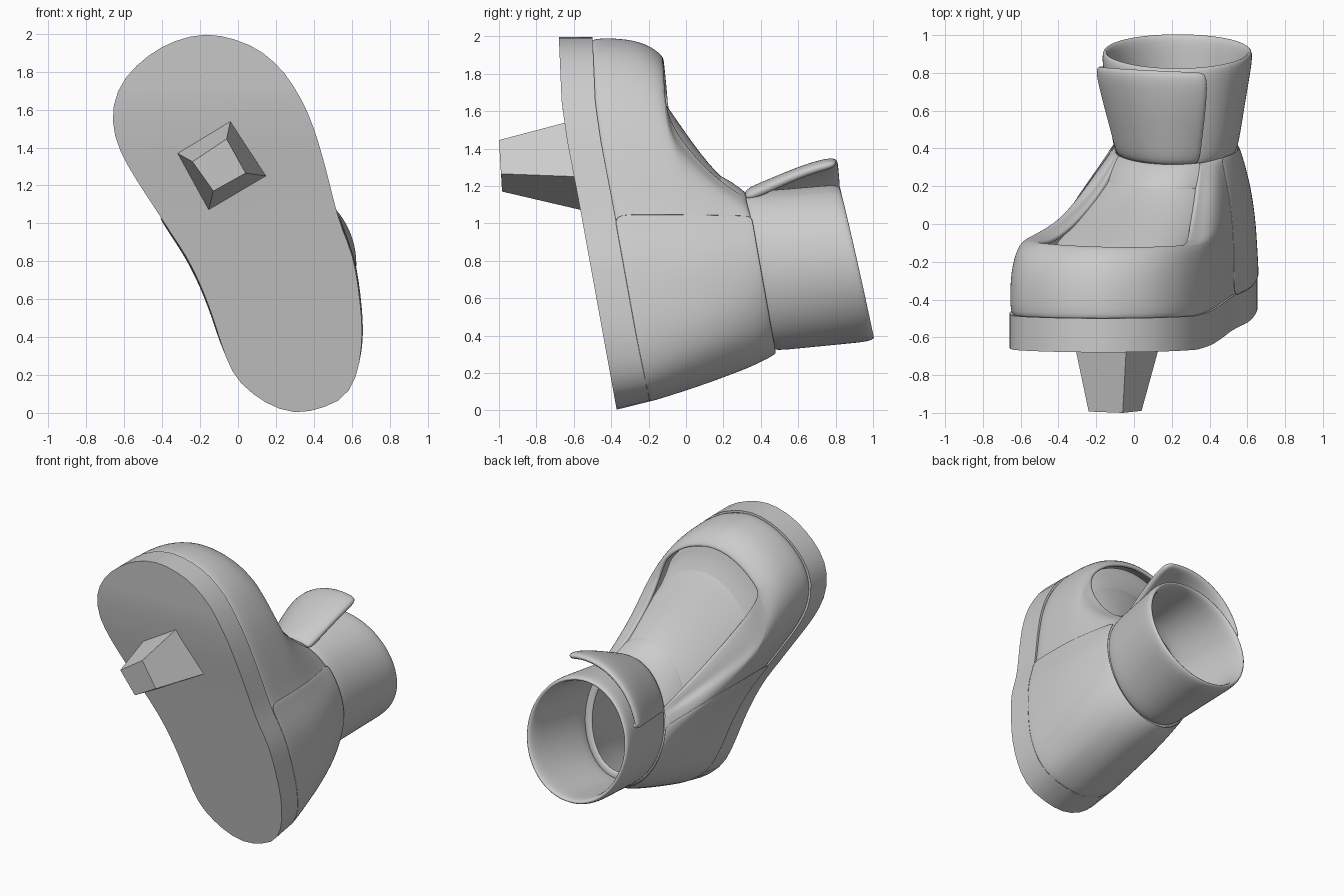
import bpy, bmesh, math
from mathutils import Vector

if "Cube" in bpy.data.objects:
    bpy.data.objects.remove(bpy.data.objects["Cube"])

grey = bpy.data.materials.new("plain_grey")
grey.use_nodes = True
grey.diffuse_color = (0.6, 0.6, 0.6, 1)
grey.node_tree.nodes["Principled BSDF"].inputs["Base Color"].default_value = (0.6, 0.6, 0.6, 1)

N = 64
HALF = N // 2


def lerp(a, b, t):
    return a + (b - a) * t


def along(keys, x):
    """Piecewise linear lookup."""
    for (x0, y0), (x1, y1) in zip(keys, keys[1:]):
        if x <= x1:
            break
    return lerp(y0, y1, (x - x0) / (x1 - x0))


def make(name, verts, faces, thick=0, offset=-1, levels=0, angle=40):
    mesh = bpy.data.meshes.new(name)
    mesh.from_pydata(verts, [], faces)
    mesh.materials.append(grey)
    ob = bpy.data.objects.new(name, mesh)
    bpy.context.collection.objects.link(ob)
    if thick:
        m = ob.modifiers.new("Thickness", 'SOLIDIFY')
        m.thickness, m.offset = thick, offset
    if levels:
        m = ob.modifiers.new("Smooth", 'SUBSURF')
        m.levels = m.render_levels = levels
    bpy.ops.object.select_all(action='DESELECT')
    ob.select_set(True)
    bpy.context.view_layer.objects.active = ob
    bpy.ops.object.shade_smooth_by_angle(angle=math.radians(angle))


def strip(cols, rows, point, keep=lambda i, j: True):
    """Grid of quads over angular columns and height rows, normals outward."""
    index, verts, faces = {}, [], []

    def vid(i, j):
        key = (i % N, j)
        if key not in index:
            index[key] = len(verts)
            verts.append(point(i, j))
        return index[key]
    for i in range(cols[0], cols[1]):
        for j in range(rows[0], rows[1]):
            if keep(i, j):
                faces.append((vid(i, j), vid(i, j + 1), vid(i + 1, j + 1), vid(i + 1, j)))
    return verts, faces


def smooth_path(pts, other, count):
    """Evenly spaced samples along a rounded path that joins the other side smoothly."""
    p = [Vector(q) for q in [other[1]] + pts + [other[-2]]]
    fine = []
    for k in range(1, len(p) - 2):
        a, b, c, d = p[k - 1:k + 3]
        for s in range(12):
            t = s / 12
            fine.append(0.5 * (2 * b + (c - a) * t + (2 * a - 5 * b + 4 * c - d) * t * t
                               + (3 * b - a - 3 * c + d) * t ** 3))
    fine.append(p[-2])
    cum = [0]
    for a, b in zip(fine, fine[1:]):
        cum.append(cum[-1] + (b - a).length)
    out, k = [], 0
    for n in range(count + 1):
        want = cum[-1] * n / count
        while k < len(fine) - 2 and cum[k + 1] < want:
            k += 1
        out.append(fine[k].lerp(fine[k + 1], (want - cum[k]) / (cum[k + 1] - cum[k])))
    return out


# Sole outline (x, z) from toe to heel on each side
inner = [(-.17, 1.995), (-.4, 1.93), (-.59, 1.77), (-.66, 1.58), (-.61, 1.36), (-.4, 1.02),
         (-.26, .8), (-.16, .58), (-.04, .24), (.08, .1), (.2, .03), (.3, .004)]
outer = [(-.17, 1.995), (.06, 1.94), (.22, 1.82), (.33, 1.66), (.4, 1.5), (.46, 1.3), (.53, 1.03),
         (.61, .8), (.65, .52), (.65, .34), (.62, .19), (.55, .08), (.42, .02), (.3, .004)]
left, right = smooth_path(inner, outer, HALF), smooth_path(outer, inner, HALF)
outline = left + right[-2:0:-1]


def sole_y(z):
    return along([(0, -.37), (1.1, -.57), (1.45, -.637), (1.65, -.665), (2, -.68)], z)


def sole_top(p):
    """Upper edge of the sole, drawn in a little at the heel."""
    return Vector((p.x, sole_y(p.y) + .18, p.y + .045 * max(0, 1 - p.y / .4)))


# Sole slab
verts = [(p.x, sole_y(p.y), p.y) for p in outline] + [sole_top(p) for p in outline]
faces = []
for i in range(N):
    k = (i + 1) % N
    faces.append((i, i + N, k + N, k))
for i in range(HALF):
    a, b, c, d = i, i + 1, N - i - 1, (N - i) % N
    bottom = [a, b, c, d]
    if a == d:
        bottom = [a, b, c]
    elif b == c:
        bottom = [a, b, d]
    faces.append(tuple(bottom))
    faces.append(tuple(v + N for v in reversed(bottom)))
make("sole", verts, faces)

# Peg under the sole
base = [(-.32, 1.37), (-.04, 1.54), (.15, 1.25), (-.155, 1.07)]
tip = [(-.24, 1.325), (-.06, 1.445), (.04, 1.265), (-.13, 1.17)]
verts = [(x, sole_y(z) + .01, z) for x, z in base] + [(x, -1 + (1.445 - z) * .06, z) for x, z in tip]
faces = [(0, 1, 2, 3), (7, 6, 5, 4)]
faces += [(k, k + 4, (k + 1) % 4 + 4, (k + 1) % 4) for k in range(4)]
make("sole_peg", verts, faces, angle=10)

# Upper: rows sweep from sole edge to ankle as (inward, upward) fractions
toe = [(0, 0), (.005, .24), (.05, .38), (.13, .475), (.31, .475), (.59, .61), (.87, .82), (1, 1)]
side = [(0, 0), (.01, .2), (.03, .38), (.09, .5), (.24, .64), (.48, .78), (.78, .91), (1, 1)]
heel = [(0, 0), (.12, .17), (.25, .34), (.38, .5), (.51, .64), (.65, .78), (.82, .91), (1, 1)]
ROWS = len(toe) - 1
THROAT = 6


def ring_angle(i):
    s = (i + HALF) % N - HALF
    return math.radians(along([(-32, -68), (-16, 44), (-THROAT, 67), (THROAT, 157),
                               (14, 166), (20, 190), (32, 292)], s))


def ankle(i, grow=0):
    a = ring_angle(i)
    z = .74 + (.43 + grow) * math.sin(a)
    return Vector((.22 + (.33 + grow) * math.cos(a), .33 + .175 * (1.17 - z), z))


def upper(i, j):
    i = i % N
    d = min(i, N - i)
    t = (19 - d) / 10 if i < HALF else (17 - d) / 11
    t = max(0, min(1, t))
    w = t * t * (3 - 2 * t)
    h = max(0, min(1, (d - 20) / 8))
    u, v = [toe[j][k] * w + (1 - w) * lerp(side[j][k], heel[j][k], h) for k in (0, 1)]
    p, q = sole_top(outline[i]), ankle(i)
    return Vector((lerp(p.x, q.x, u), lerp(p.y - .01, q.y, v), lerp(p.z, q.z, u)))


def outside_throat(i, j):
    return not (j >= 3 and (i < THROAT or i >= N - THROAT))


make("upper_shell", *strip((0, N), (0, ROWS), upper, outside_throat), thick=.035, levels=2)

# Heel counter laid over the back of the upper
make("heel_counter", *strip((16, N - 16), (0, ROWS), upper), thick=.008, offset=1, levels=2)


# Tongue panels sunk under the throat opening
def tongue_panel(name, first, depths):
    span = THROAT + 1
    rows = len(depths)
    verts, faces = strip((-span, span), (first, first + rows - 1), upper)
    bm = bmesh.new()
    vs = [bm.verts.new(v) for v in verts]
    for f in faces:
        bm.faces.new([vs[k] for k in f])
    bm.normal_update()
    sunk = {upper(i, first + r).freeze(): depth
            for i in range(-span, span + 1) for r, depth in enumerate(depths)}
    out = [v.co - v.normal * sunk[src.copy().freeze()] for v, src in zip(vs, verts)]
    bm.free()
    make(name, out, faces, thick=.02, levels=2)


tongue_panel("tongue_tip", 2, (.05, .1, .06, .03))
tongue_panel("tongue_middle", 4, (.05, .014, .02, .025))
tongue_panel("tongue_top", 6, (.006, .004))


# Shaft around the ankle
def shaft(i, j, grow=0):
    a = ring_angle(i)
    z = .79 + (.42 + grow) * math.sin(a)
    top = Vector((.23 + (.405 + grow) * math.cos(a), 1.01 - .22 * (z - .38), z))
    low = ankle(i, grow * .1 - .005) - Vector((0, .03, 0))
    return low.lerp(top, j / 4)


make("shaft", *strip((0, N), (0, 4), shaft), thick=.04, levels=2)


# Ledge inside the shaft at the ankle
make("ankle_ledge", *strip((0, N), (0, 1), lambda i, j: ankle(i, -.02 - .07 * j)), thick=.02, levels=1)


# Front flap spiralling away from the shaft toward its free edge
def flap(i, j):
    t, h = (9 - i) / (9 + THROAT), j / 4
    p = shaft(i, j, lerp(.035, .175, t) + .14 * t * h * (1 - h))
    low = shaft(i, 0)
    p.y = lerp(low.y, lerp(.84, .8, t), h)
    p.x -= .06 * t * h
    return p


make("shaft_flap", *strip((-THROAT, 9), (0, 4), flap), thick=.05, levels=2)
